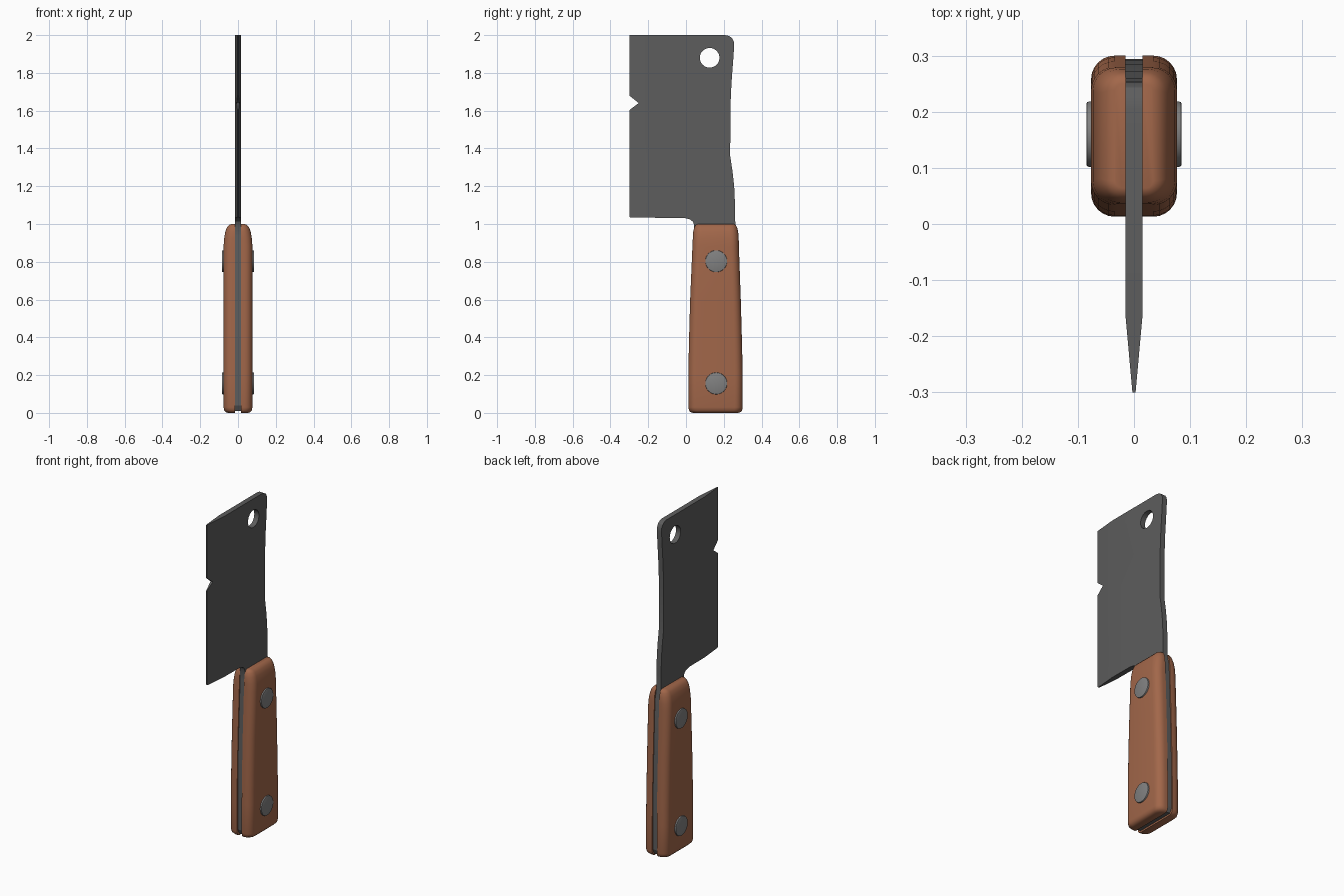
import bpy, bmesh, math
from mathutils import Matrix

if "Cube" in bpy.data.objects:
    bpy.data.objects.remove(bpy.data.objects["Cube"])


def material(name, rgb):
    m = bpy.data.materials.new(name)
    m.diffuse_color = (*rgb, 1)
    m.use_nodes = True
    m.node_tree.nodes["Principled BSDF"].inputs["Base Color"].default_value = m.diffuse_color
    return m


STEEL = material("dark_steel", (0.11, 0.11, 0.11))
WOOD = material("brown_wood", (0.36, 0.135, 0.068))
PIN = material("pin_steel", (0.22, 0.22, 0.22))


def finish(bm, name, mat, angle=None):
    bmesh.ops.recalc_face_normals(bm, faces=bm.faces)
    me = bpy.data.meshes.new(name)
    bm.to_mesh(me)
    bm.free()
    ob = bpy.data.objects.new(name, me)
    bpy.context.collection.objects.link(ob)
    if mat:
        me.materials.append(mat)
    bpy.ops.object.select_all(action='DESELECT')
    ob.select_set(True)
    bpy.context.view_layer.objects.active = ob
    if angle:
        bpy.ops.object.shade_smooth_by_angle(angle=math.radians(angle))
    return ob


def cylinder_x(bm, r, length, x, y, z, seg=32):
    mat = Matrix.Translation((x, y, z)) @ Matrix.Rotation(math.pi / 2, 4, 'Y')
    bmesh.ops.create_cone(bm, cap_ends=True, segments=seg, radius1=r, radius2=r,
                          depth=length, matrix=mat)


# Blade and full tang: one side profile (y, z), extruded across x
T = 0.0155
profile = [(-0.3, 2), (0.205, 2), (0.226, 1.996), (0.243, 1.985), (0.253, 1.967),
           (0.255, 1.945), (0.25, 1.87), (0.241, 1.75), (0.235, 1.62), (0.234, 1.36),
           (0.246, 1.28), (0.255, 1.2), (0.26, 1.09), (0.261, 0.985), (0.273, 0.93),
           (0.285, 0.6), (0.292, 0.35), (0.294, 0.04), (0.28, 0.01),
           (0.035, 0.01), (0.02, 0.04), (0.02, 0.35), (0.027, 0.6), (0.043, 0.94),
           (0.043, 0.995), (0.036, 1.013), (0.02, 1.025), (-0.01, 1.032),
           (-0.294, 1.034), (-0.3, 1.04), (-0.3, 1.603), (-0.25, 1.64), (-0.3, 1.68)]
bm = bmesh.new()
face = bm.faces.new([bm.verts.new((-T, y, z)) for y, z in profile])
ext = bmesh.ops.extrude_face_region(bm, geom=[face])
bmesh.ops.translate(bm, vec=(2 * T, 0, 0),
                    verts=[g for g in ext["geom"] if isinstance(g, bmesh.types.BMVert)])
if not any(abs(f.normal.x) > 0.9 and f.calc_center_median().x < 0 for f in bm.faces):
    bm.faces.new([v for v in bm.verts if v.co.x < 0])
# Grind the cutting edge thin
bmesh.ops.bisect_plane(bm, geom=bm.verts[:] + bm.edges[:] + bm.faces[:],
                       plane_co=(0, -0.16, 0), plane_no=(0, 1, 0))
for v in bm.verts:
    if v.co.y < -0.16:
        v.co.x *= 1 + (v.co.y + 0.16) / 0.14 * 0.82
blade = finish(bm, "blade", STEEL)

# Hanging hole
bm = bmesh.new()
cylinder_x(bm, 0.052, 0.2, 0, 0.125, 1.88)
cutter = finish(bm, "hole_cutter", None)
cutter.hide_render = True
mod = blade.modifiers.new("hole", 'BOOLEAN')
mod.operation, mod.object, mod.solver = 'DIFFERENCE', cutter, 'EXACT'
bpy.context.view_layer.objects.active = blade
bpy.ops.object.modifier_apply(modifier="hole")
bpy.data.objects.remove(cutter)
blade.select_set(True)
bpy.context.view_layer.objects.active = blade
bpy.ops.object.shade_smooth_by_angle(angle=math.radians(25))

# Handle scales: lofted half-round-cornered sections (z, y front, y back, outer x)
sections = [(0.0, 0.036, 0.276, 0.054), (0.004, 0.024, 0.288, 0.065),
            (0.013, 0.016, 0.297, 0.073), (0.03, 0.013, 0.3, 0.0765),
            (0.2, 0.013, 0.3, 0.0765), (0.35, 0.015, 0.297, 0.0765),
            (0.6, 0.022, 0.29, 0.0765), (0.88, 0.034, 0.28, 0.0765),
            (0.925, 0.036, 0.279, 0.073), (0.96, 0.038, 0.276, 0.067),
            (0.983, 0.044, 0.27, 0.058), (0.996, 0.053, 0.262, 0.046),
            (1.0, 0.064, 0.25, 0.034)]


def section(z, y0, y1, xo):
    r = min(0.042, xo - T - 0.006)
    pts = [(T, y0)]
    for cy, start in ((y0 + r, -90), (y1 - r, 0)):
        for i in range(7):
            a = math.radians(start + 15 * i)
            pts.append((xo - r + r * math.cos(a), cy + r * math.sin(a), ))
    pts.append((T, y1))
    return [(x, y, z) for x, y in pts]


for side, s in (("right", 1), ("left", -1)):
    bm = bmesh.new()
    rings = [[bm.verts.new((s * x, y, z)) for x, y, z in section(*sec)] for sec in sections]
    n = len(rings[0])
    for a, b in zip(rings, rings[1:]):
        for i in range(n):
            j = (i + 1) % n
            bm.faces.new((a[i], a[j], b[j], b[i]))
    bm.faces.new(rings[0])
    bm.faces.new(rings[-1])
    finish(bm, side + "_handle_scale", WOOD, 40)

# Rivets through the handle
for name, z in (("lower_rivet", 0.156), ("upper_rivet", 0.803)):
    bm = bmesh.new()
    cylinder_x(bm, 0.058, 0.17, 0, 0.16, z)
    rims = [e for e in bm.edges if abs(e.verts[0].co.x - e.verts[1].co.x) < 1e-4]
    bmesh.ops.bevel(bm, geom=rims, offset=0.004, segments=2, profile=0.5, affect='EDGES')
    finish(bm, name, PIN, 40)
